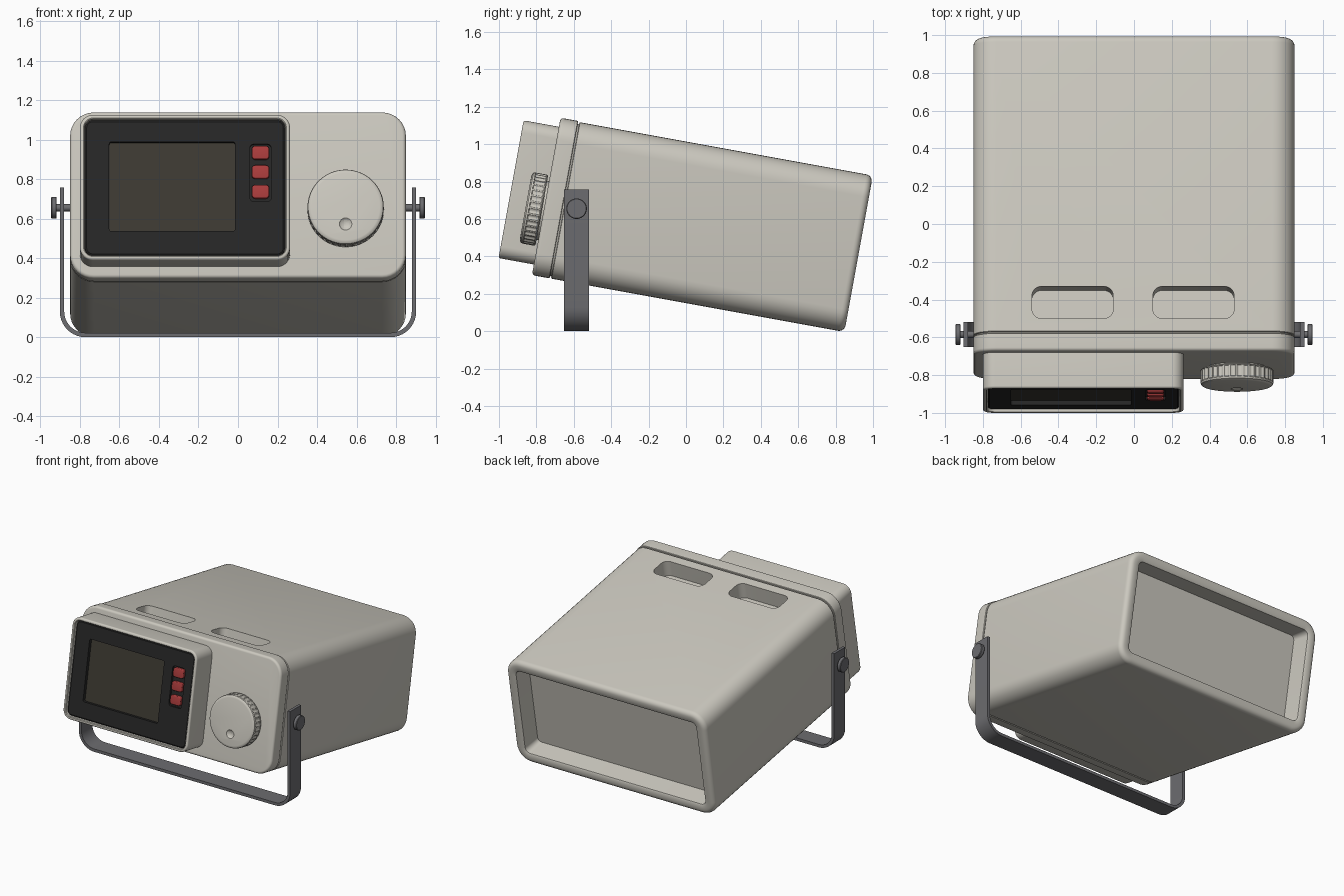
import bpy, bmesh
from math import sin, cos, pi, radians
from mathutils import Matrix

if "Cube" in bpy.data.objects:
    bpy.data.objects.remove(bpy.data.objects["Cube"])

# The case leans back: local x / y (depth) / z (height), origin at its lower back edge
TILT = Matrix.Translation((0, 0.847, -0.004)) @ Matrix.Rotation(radians(-10.3), 4, 'X')
FLAT = Matrix.Identity(4)


def material(name, rgb):
    m = bpy.data.materials.new(name)
    m.diffuse_color = (*rgb, 1)
    m.use_nodes = True
    m.node_tree.nodes["Principled BSDF"].inputs["Base Color"].default_value = m.diffuse_color
    return m


BEIGE = material("beige", (0.60, 0.58, 0.52))
BLACK = material("black", (0.02, 0.02, 0.02))
GLASS = material("glass", (0.047, 0.042, 0.032))
RED = material("red", (0.40, 0.045, 0.045))
METAL = material("metal", (0.15, 0.15, 0.16))


def bridge(name, rings, mat=FLAT, material=None, angle=35):
    """Skin a list of equal-length closed rings and cap both ends."""
    bm = bmesh.new()
    vs = [[bm.verts.new(p) for p in r] for r in rings]
    n = len(vs[0])
    for a, b in zip(vs, vs[1:]):
        for i in range(n):
            j = (i + 1) % n
            bm.faces.new((a[i], a[j], b[j], b[i]))
    bm.faces.new(vs[0])
    bm.faces.new(vs[-1])
    bmesh.ops.recalc_face_normals(bm, faces=bm.faces)
    bm.transform(mat)
    me = bpy.data.meshes.new(name)
    bm.to_mesh(me)
    bm.free()
    ob = bpy.data.objects.new(name, me)
    bpy.context.collection.objects.link(ob)
    if material:
        me.materials.append(material)
    smooth(ob, angle)
    return ob


def smooth(ob, angle=35):
    bpy.ops.object.select_all(action='DESELECT')
    ob.select_set(True)
    bpy.context.view_layer.objects.active = ob
    bpy.ops.object.shade_smooth_by_angle(angle=radians(angle))


def fillet(y, inset, ry, ri, steps=5):
    """Quarter-round (depth, inset) stations from the side wall to the end face."""
    return [(y + ry * sin(a), inset + ri * (1 - cos(a)))
            for a in (pi / 2 * i / steps for i in range(steps + 1))]


def rounded(name, x0, x1, z0, z1, r, stations, mat=TILT, material=None, seg=8):
    """Rounded rectangle lofted along depth through (depth, inset) stations."""
    rings = []
    for y, d in stations:
        rr = max(r - d, 0.006)
        ring = []
        for q, (cx, cz) in enumerate(((x1 - d - rr, z1 - d - rr), (x0 + d + rr, z1 - d - rr),
                                      (x0 + d + rr, z0 + d + rr), (x1 - d - rr, z0 + d + rr))):
            for i in range(seg + 1):
                a = pi / 2 * (q + i / seg)
                ring.append((cx + rr * cos(a), y, cz + rr * sin(a)))
        rings.append(ring)
    return bridge(name, rings, mat, material)


def cut(ob, cutter):
    m = ob.modifiers.new("cut", 'BOOLEAN')
    m.operation = 'DIFFERENCE'
    m.solver = 'EXACT'
    m.object = cutter
    bpy.context.view_layer.objects.active = ob
    bpy.ops.object.modifier_apply(modifier=m.name)
    bpy.data.objects.remove(cutter)
    smooth(ob)


# Main case with seam neck, rounded back rim and recessed back panel
case = rounded("case", -0.85, 0.85, 0, 0.85, 0.12,
               [(-1.63, 0.012), (-1.594, 0.012), (-1.594, 0.003), (-1.591, 0)]
               + fillet(-0.035, 0, 0.035, 0.035)
               + [(0, 0.07), (-0.006, 0.08), (-0.15, 0.088)], material=BEIGE)

# Two grip pockets in the top
UP = TILT @ Matrix.Rotation(pi / 2, 4, 'X')
for x in (-0.325, 0.315):
    cut(case, rounded("pocket_cutter", x - 0.215, x + 0.215, 1.351, 1.523, 0.05,
                      [(0.73, 0), (0.95, 0)], mat=UP))

# Front frame
rounded("front_frame", -0.85, 0.85, 0, 0.855, 0.12,
        [(-1.602, 0.003), (-1.605, 0)] + fillet(-1.68, 0, -0.018, 0.018), material=BEIGE)

# Display housing with thin lip
rounded("display_housing", -0.80, 0.263, 0.058, 0.806, 0.065,
        [(-1.69, 0), (-1.70, 0)] + fillet(-1.878, 0, -0.012, 0.012)
        + [(-1.89, 0.018), (-1.886, 0.023), (-1.84, 0.025)], material=BEIGE)

# Black panel with screen and button openings
panel = rounded("display_panel", -0.80, 0.263, 0.058, 0.806, 0.065,
                [(-1.83, 0.026), (-1.868, 0.026), (-1.874, 0.034)], material=BLACK)
cut(panel, rounded("screen_cutter", -0.652, -0.015, 0.209, 0.669, 0.012,
                   [(-1.846, 0), (-1.92, 0)]))
cut(panel, rounded("button_cutter", 0.06, 0.168, 0.362, 0.657, 0.02,
                   [(-1.856, 0), (-1.92, 0)]))
rounded("screen", -0.652, -0.015, 0.209, 0.669, 0.012,
        [(-1.84, 0.001), (-1.85, 0.001)], material=GLASS)

# Three red buttons
for i, z in enumerate((0.413, 0.514, 0.613)):
    rounded(f"button_{i + 1}", 0.07, 0.158, z - 0.034, z + 0.034, 0.018,
            [(-1.85, 0), (-1.876, 0)] + fillet(-1.876, 0, -0.006, 0.006, 3), material=RED)

# Knurled dial with a finger dimple
N = 144


def dial_ring(y, r, ridge=0):
    return [(0.545 + (r - ridge * (i // 2 % 2)) * cos(2 * pi * i / N), y,
             0.35 + (r - ridge * (i // 2 % 2)) * sin(2 * pi * i / N)) for i in range(N)]


dial = bridge("dial", [dial_ring(-1.69, 0.16), dial_ring(-1.708, 0.16), dial_ring(-1.708, 0.187),
                       dial_ring(-1.714, 0.193), dial_ring(-1.718, 0.193, 0.006),
                       dial_ring(-1.774, 0.193, 0.006), dial_ring(-1.778, 0.193),
                       dial_ring(-1.788, 0.190), dial_ring(-1.794, 0.182),
                       dial_ring(-1.796, 0.172)], TILT, BEIGE)
bpy.ops.mesh.primitive_uv_sphere_add(segments=32, ring_count=16, radius=0.045)
dimple = bpy.context.object
dimple.matrix_world = TILT @ Matrix.Translation((0.545, -1.828, 0.26))
cut(dial, dimple)


# Bent strap stand
def strap(h, r, z):
    right = [(h - r + r * cos(a), z + r + r * sin(a))
             for a in (-pi / 2 * i / 10 for i in range(11))]
    right = [(h, 0.757)] + right
    return right + [(-x, zz) for x, zz in reversed(right)]


outline = strap(0.902, 0.13, 0) + strap(0.880, 0.108, 0.022)[::-1]
bridge("stand", [[(x, y, z) for x, z in outline] for y in (-0.652, -0.519)], FLAT, METAL)

# Pivot screws on both sides
for side, s in (("left", -1), ("right", 1)):
    prof = [(0.83, 0.018), (0.918, 0.018), (0.918, 0.052), (0.921, 0.055),
            (0.942, 0.055), (0.946, 0.051)]
    bridge(f"pivot_screw_{side}",
           [[(s * x, -0.585 + r * cos(2 * pi * i / 40), 0.655 + r * sin(2 * pi * i / 40))
             for i in range(40)] for x, r in prof], FLAT, METAL)
